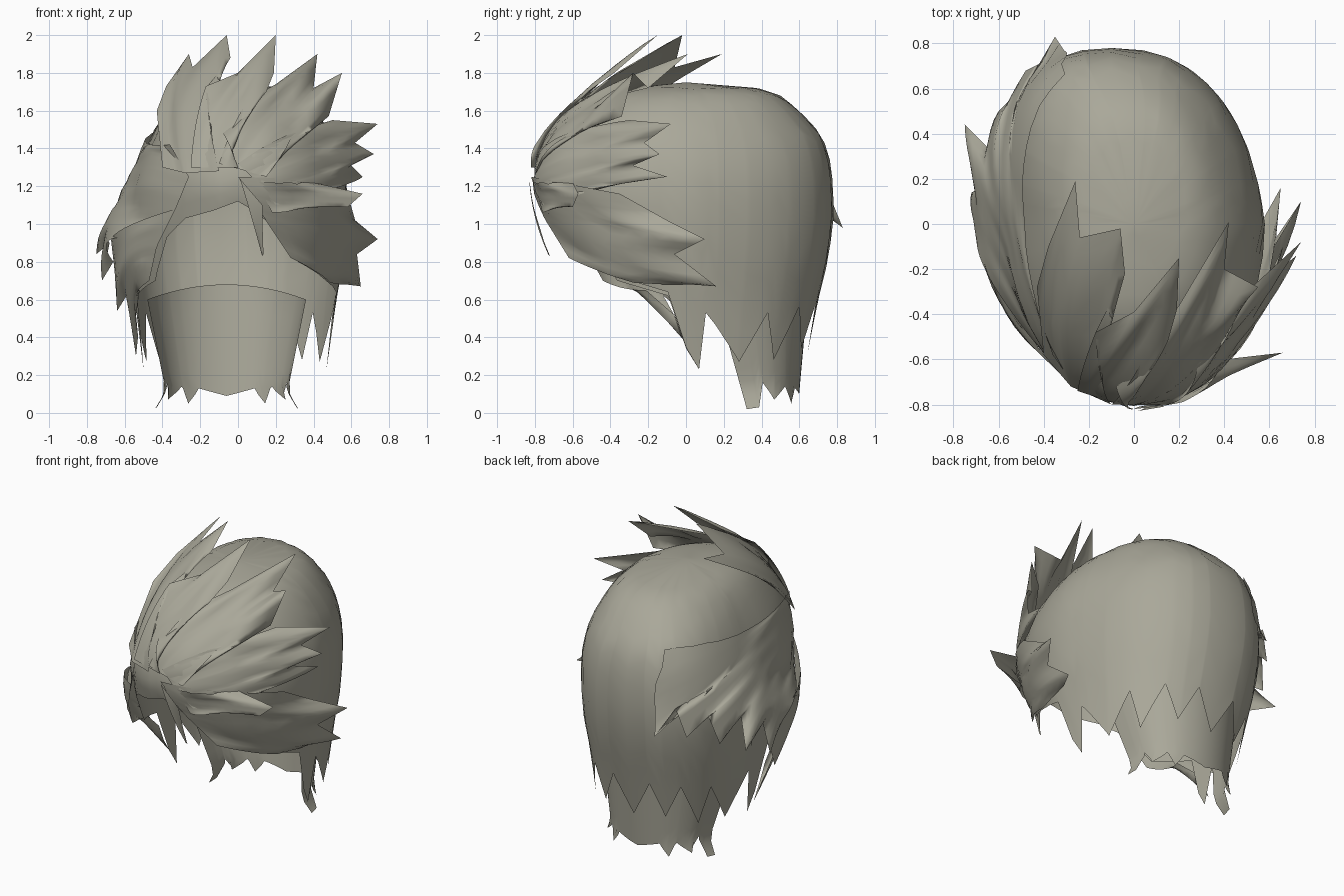
import bpy, bmesh, math
from mathutils import Vector
from mathutils.bvhtree import BVHTree

if "Cube" in bpy.data.objects:
    bpy.data.objects.remove(bpy.data.objects["Cube"])

hair = bpy.data.materials.new("ash_hair")
hair.use_nodes = True
COLOUR = (0.40, 0.39, 0.32, 1)
hair.diffuse_color = COLOUR
hair.node_tree.nodes["Principled BSDF"].inputs["Base Color"].default_value = COLOUR
CENTRE = Vector((0, 0, 1))


def lookup(table, t):
    """Linear interpolation in a list of (key, values...) rows."""
    for a, b in zip(table, table[1:]):
        if t <= b[0]:
            f = max(0, (t - a[0]) / (b[0] - a[0]))
            return [p + (q - p) * f for p, q in zip(a[1:], b[1:])]
    return list(table[-1][1:])


def along(points, t):
    """Point at fraction t of an evenly keyed polyline."""
    n = len(points) - 1
    return Vector(lookup([(i / n, *p) for i, p in enumerate(points)], t))


def grid_object(name, columns):
    """Skin a list of equally long point columns as a smooth sheet."""
    bm = bmesh.new()
    vs = [[bm.verts.new(p) for p in col] for col in columns]
    for a, b in zip(vs, vs[1:]):
        for i in range(len(a) - 1):
            bm.faces.new((a[i], b[i], b[i + 1], a[i + 1]))
    bmesh.ops.remove_doubles(bm, verts=bm.verts, dist=0.0005)
    bm.normal_update()
    if sum(f.normal.dot(f.calc_center_median() - CENTRE) * f.calc_area() for f in bm.faces) < 0:
        bmesh.ops.reverse_faces(bm, faces=bm.faces)
    bm.normal_update()
    tree = BVHTree.FromBMesh(bm)
    mesh = bpy.data.meshes.new(name)
    bm.to_mesh(mesh)
    bm.free()
    mesh.materials.append(hair)
    for p in mesh.polygons:
        p.use_smooth = True
    bpy.context.collection.objects.link(bpy.data.objects.new(name, mesh))
    return tree


# Skull shell: height, left width, right width, front depth, back depth
PROFILE = [(0.25, 0.51, 0.46, 0.40, 0.63), (0.6, 0.54, 0.52, 0.53, 0.70),
           (0.8, 0.57, 0.55, 0.65, 0.75), (1.0, 0.58, 0.56, 0.75, 0.78),
           (1.2, 0.58, 0.54, 0.81, 0.78), (1.35, 0.55, 0.49, 0.78, 0.76),
           (1.47, 0.50, 0.44, 0.69, 0.72), (1.6, 0.41, 0.37, 0.56, 0.60),
           (1.68, 0.32, 0.30, 0.44, 0.50), (1.72, 0.23, 0.22, 0.31, 0.38), (1.75, 0, 0, 0, 0)]
# Ragged hem: angle from the front, height (front half differs per side)
LEFT_FRONT = [(0, 1.12), (10, 1.06), (20, 0.97), (35, 0.8), (60, 0.7), (80, 0.64)]
RIGHT_FRONT = [(0, 1.12), (14, 1.07), (30, 1.03), (42, 0.93), (52, 0.7), (80, 0.62)]
BACK = [(94, 0.23), (96, 0.53), (99, 0.48), (112, 0.27), (125, 0.53), (133, 0.28),
        (147, 0.56), (158, 0.34), (169, 0.57), (180, 0.32)]
TOP = PROFILE[-1][0]


def shell_point(angle, z):
    """Ellipse in front, squarer and drawn to the right at the back."""
    left, right, front, back = lookup(PROFILE, z)
    s, c = math.sin(math.radians(angle)), math.cos(math.radians(angle))
    shift = 0.05 * max(0, 1 - z)
    if c < 0:
        s = math.copysign(abs(s) ** 0.83, s)
        c = -abs(c) ** 0.83
        shift -= 0.1 * c * min(1, (TOP - z) / 0.25) * min(1, z)
    return Vector(((left if s > 0 else right) * s - shift,
                   -c * (front if c > 0 else back), z))


angles = sorted({a for a, _ in LEFT_FRONT + RIGHT_FRONT + BACK} | set(range(0, 181, 10)))
angles = [-a for a in reversed(angles)] + angles[1:]
columns = []
for a in angles:
    hem = lookup((LEFT_FRONT if a > 0 else RIGHT_FRONT) + BACK, abs(a))[0]
    columns.append([shell_point(a, TOP - (TOP - hem) * (i / 16) ** 1.8) for i in range(17)])
skull = grid_object("hair_shell", columns)


def lift(p, gap):
    """Keep a point at least gap outside the shell."""
    loc, normal, _, _ = skull.find_nearest(p)
    return loc + normal * gap if (p - loc).dot(normal) < gap else p


def sheet(name, roots, ends, gap, mids=None, rows=10, sub=3):
    """Tuft layer from a root line to a ragged line of tips; gap 0 hangs free."""
    n = (len(ends) - 1) * sub
    cols = []
    for j in range(n + 1):
        t = j / n
        a, c = along(roots, t), along(ends, t)
        if gap:
            a, c = lift(a, 0.012), lift(c, 0.015)
        m = along(mids, t) if mids else lift((a + c) / 2, gap)
        b = 2 * m - (a + c) / 2
        col = []
        for i in range(rows + 1):
            s = i / rows
            p = a * (1 - s) ** 2 + b * 2 * s * (1 - s) + c * s * s
            col.append(lift(p, 0.012 + gap * 0.6 * math.sin(math.pi * s)) if gap else p)
        col[-1] = c
        cols.append(col)
    grid_object(name, cols)


# Tufts swept up over the crown
sheet("crown_tuft_right", [(-.4, -.58, 1.3), (-.28, -.72, 1.27), (-.1, -.8, 1.28)],
      [(-.43, -.28, 1.6), (-.38, -.1, 1.73), (-.26, .19, 1.9), (-.24, -.06, 1.83),
       (-.06, -.02, 2), (-.04, -.22, 1.88), (-.17, -.48, 1.72)], 0.05)
sheet("crown_tuft_middle", [(-.25, -.74, 1.3), (0, -.82, 1.3)],
      [(-.17, -.48, 1.73), (0, -.39, 1.8), (.2, -.15, 2), (.19, -.38, 1.8),
       (.15, -.52, 1.7), (.03, -.65, 1.57), (-.08, -.72, 1.48)], 0.06)
sheet("crown_tuft_left", [(-.1, -.8, 1.32), (.15, -.8, 1.25)],
      [(.06, -.56, 1.66), (.2, -.36, 1.74), (.42, .01, 1.9), (.4, -.2, 1.72),
       (.55, -.28, 1.8), (.48, -.34, 1.57), (.28, -.64, 1.46)], 0.05)

# Tufts swept across the left temple
sheet("temple_tufts", [(0, -.8, 1.32), (.12, -.8, 1.2), (.2, -.76, 1.1)],
      [(.36, -.5, 1.5), (.5, -.3, 1.55), (.74, -.08, 1.53), (.62, -.22, 1.43),
       (.72, -.14, 1.37), (.6, -.28, 1.31), (.66, -.1, 1.25), (.54, -.36, 1.21)], 0.04)
sheet("temple_flick", [(.1, -.8, 1.22), (.18, -.76, 1.06)],
      [(.4, -.6, 1.22), (.66, -.57, 1.16), (.58, -.6, 1.09), (.33, -.67, 1.09)], 0.05)
sheet("cheek_tufts", [(0, -.82, 1.25), (.14, -.75, 1.03), (.28, -.62, .82)],
      [(.58, -.35, 1.16), (.62, -.1, 1.02), (.74, .1, .92), (.63, -.06, .84),
       (.65, .16, .67), (.42, -.25, .7)], 0.03)
sheet("forelock", [(.01, -.83, 1.24), (.13, -.81, 1.1)],
      [(.125, -.73, .84), (.13, -.72, .83), (.135, -.73, .84)], 0,
      [(.07, -.8, 1.04), (.13, -.78, 1)])

# Broad layer wrapping the right side towards the back
sheet("right_side_layer",
      [(-.36, -.58, 1.42), (-.26, -.72, 1.25), (-.33, -.66, 1.08), (-.42, -.55, .9)],
      [(-.28, .62, 1.45), (-.29, .74, 1.2), (-.35, .83, .98), (-.42, .71, 1.14),
       (-.48, .68, .95), (-.55, .55, 1.06), (-.6, .5, .87), (-.63, .32, 1.0),
       (-.75, .44, .84), (-.68, .16, .9), (-.72, .14, .7), (-.66, 0, .8)],
      0.02, [(-.48, .08, 1.43), (-.57, .12, 1.27), (-.64, .05, 1.08), (-.67, -.18, .92)], 14)
sheet("right_cheek_tufts", [(-.33, -.66, 1.08), (-.43, -.54, .88), (-.47, -.44, .7)],
      [(-.67, -.05, .9), (-.65, .05, .72), (-.64, -.02, .54), (-.59, -.12, .62),
       (-.54, .06, .3), (-.5, -.22, .6)], 0.03,
      [(-.6, -.34, .98), (-.6, -.32, .8), (-.52, -.33, .66)])

# Under layer at the nape, open towards the face
NAPE = [(0, .02), (.05, .03), (.09, .16), (.15, .07), (.24, .14), (.31, .05), (.35, .13),
        (.5, .09), (.65, .13), (.69, .05), (.76, .14), (.85, .07), (.91, .16),
        (.95, .03), (1, .02)]
nape_columns = []
for t in sorted({r[0] for r in NAPE} | {i / 24 for i in range(25)}):
    tip = lookup(NAPE, t)[0]
    ang = math.pi * t
    crest = 0.68 - 0.08 * math.cos(ang) ** 2
    col = []
    for i in range(9):
        z = crest + (tip - crest) * i / 8
        width = 0.32 + 0.1 * min(1, max(0, (z - 0.1) / 0.5)) + 0.6 * max(0, 0.12 - z)
        side_y = 0.14 + 0.28 * max(0, 0.67 - z)
        back_y = 0.59 + 0.09 * z
        col.append((-0.06 - width * math.cos(ang),
                    side_y + (back_y - side_y) * math.sin(ang) ** 0.75, z))
    nape_columns.append(col)
grid_object("nape_layer", nape_columns)
